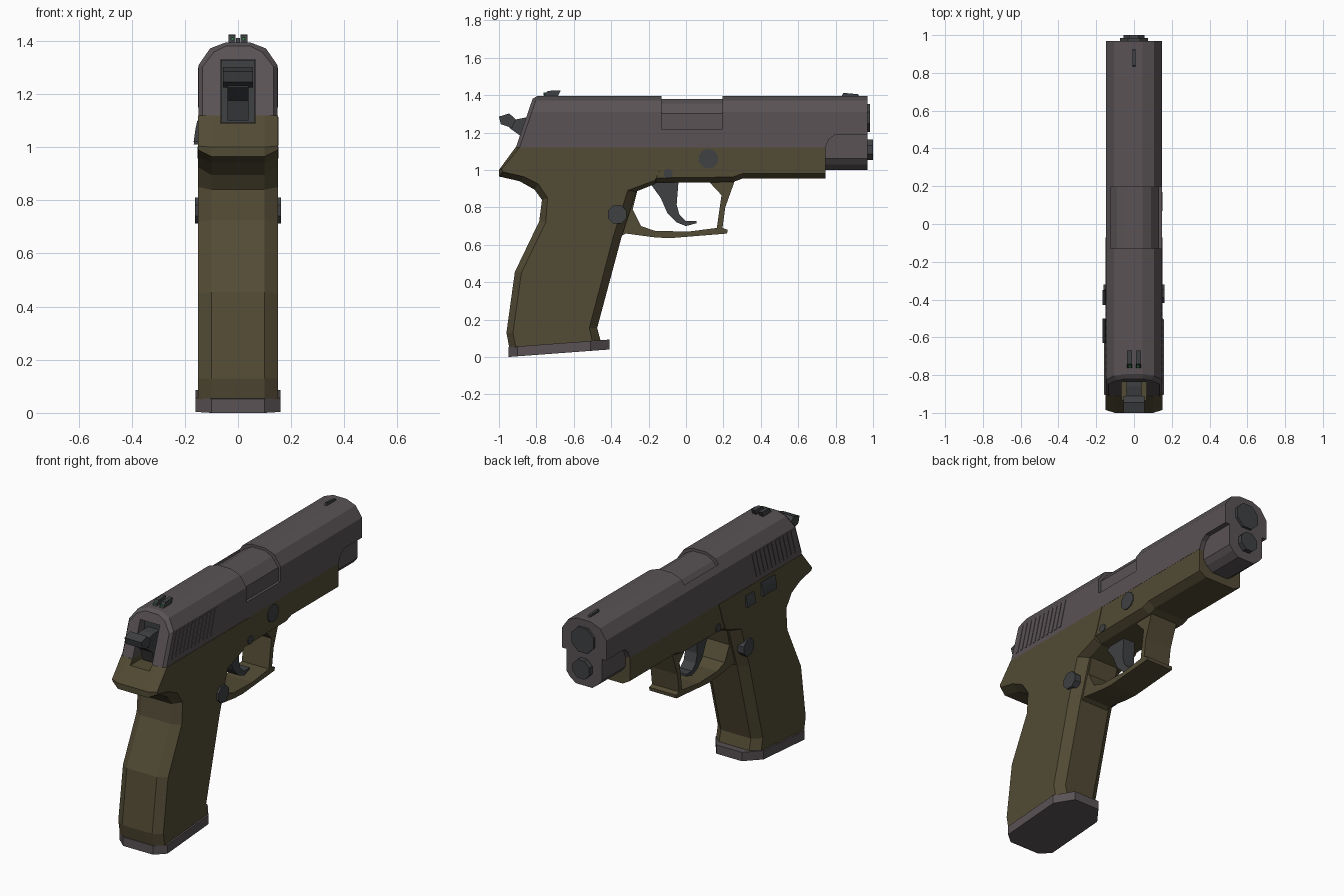
import bpy, bmesh, math

if "Cube" in bpy.data.objects:
    bpy.data.objects.remove(bpy.data.objects["Cube"])


def material(name, rgb):
    m = bpy.data.materials.new(name)
    m.diffuse_color = (*rgb, 1)
    m.use_nodes = True
    m.node_tree.nodes["Principled BSDF"].inputs["Base Color"].default_value = m.diffuse_color
    return m


STEEL = material("slide_grey", (0.1, 0.085, 0.09))
OLIVE = material("frame_olive", (0.085, 0.07, 0.035))
DARK = material("dark_metal", (0.05, 0.052, 0.056))
GREEN = material("sight_green", (0.05, 0.3, 0.1))


def loft(name, rings, mat):
    """Skin a list of equal-length closed rings and cap both ends."""
    bm = bmesh.new()
    rows = [[bm.verts.new(p) for p in r] for r in rings]
    n = len(rows[0])
    for a, b in zip(rows, rows[1:]):
        for i in range(n):
            j = (i + 1) % n
            bm.faces.new((a[i], a[j], b[j], b[i]))
    bm.faces.new(rows[0])
    bm.faces.new(rows[-1])
    bmesh.ops.recalc_face_normals(bm, faces=bm.faces)
    me = bpy.data.meshes.new(name)
    bm.to_mesh(me)
    bm.free()
    me.materials.append(mat)
    ob = bpy.data.objects.new(name, me)
    bpy.context.collection.objects.link(ob)
    return ob


def plate(name, yz, x0, x1, mat):
    """Side profile extruded across x."""
    return loft(name, [[(x, y, z) for y, z in yz] for x in (x0, x1)], mat)


def box(name, lo, hi, mat):
    return plate(name, [(lo[1], lo[2]), (hi[1], lo[2]), (hi[1], hi[2]), (lo[1], hi[2])], lo[0], hi[0], mat)


def mirrored(half):
    """Half section (x, z) listed top to bottom, closed by its mirror image."""
    return half + [(-x, z) for x, z in reversed(half)]


def along_y(name, sections, mat):
    return loft(name, [[(x, y, z) for x, z in mirrored(h)] for y, h in sections], mat)


def disc(name, axis, centre, r, a, b, n, mat):
    """Low-sided cylinder from a to b along x or y."""
    rings = []
    for d in (a, b):
        pts = [(centre[0] + r * math.cos((i + .5) * math.tau / n),
                centre[1] + r * math.sin((i + .5) * math.tau / n)) for i in range(n)]
        rings.append([(d, u, v) if axis == 'x' else (u, d, v) for u, v in pts])
    return loft(name, rings, mat)


def cut(target, cutter):
    m = target.modifiers.new("cut", 'BOOLEAN')
    m.operation = 'DIFFERENCE'
    m.solver = 'EXACT'
    m.object = cutter
    bpy.context.view_layer.objects.active = target
    bpy.ops.object.modifier_apply(modifier=m.name)


# Slide: faceted section, raked rear face, raised lower edge at the nose
def section(zb, d=0.0):
    return [(0.045, 1.395 - d), (0.105 - d, 1.372 - d), (0.148 - d, 1.31 - d / 2), (0.148 - d, zb)]


def raked(d, dy):
    return [(x, -0.815 + dy - (1.395 - z) * 0.345, z) for x, z in mirrored(section(1.12, d))]


rings = [raked(0.014, 0), raked(0, 0.02)]
for y, zb in ((0.745, 1.12), (0.765, 1.165), (0.8, 1.19), (0.97, 1.19)):
    rings.append([(x, y, z) for x, z in mirrored(section(zb))])
slide = loft("slide", rings, STEEL)
nose = [(0.118, 1.22), (0.118, 1.06), (0.095, 1.03), (0.055, 1.0)]
along_y("slide_nose", [(0.7, nose), (0.97, nose)], STEEL)

# Ejection port and the barrel hood inside it
port = box("port_cutter", (-0.125, -0.13, 1.22), (0.3, 0.195, 1.6), DARK)
cut(slide, port)
hood = section(1.15, 0.016)
along_y("barrel_hood", [(-0.15, hood), (0.215, hood)], STEEL)

# Muzzle and guide rod
disc("barrel_muzzle", 'y', (0, 1.278), 0.08, 0.9, 0.985, 8, DARK)
disc("guide_rod", 'y', (0, 1.108), 0.06, 0.9, 1.0, 8, DARK)

# Grip frame: outer outline and inset side outline (y, z, side y, side z)
grip = [(-0.912, 1.12, -0.89, 1.12), (-1.0, 1.0, -0.985, 1.005), (-1.0, 0.965, -0.98, 0.99),
        (-0.89, 0.94, -0.87, 0.965), (-0.81, 0.895, -0.79, 0.925), (-0.77, 0.84, -0.74, 0.85),
        (-0.785, 0.725, -0.75, 0.72), (-0.915, 0.455, -0.88, 0.45), (-0.96, 0.13, -0.925, 0.13),
        (-0.945, 0.05, -0.91, 0.05), (-0.455, 0.08, -0.5, 0.08), (-0.475, 0.155, -0.517, 0.155),
        (-0.345, 0.64, -0.39, 0.64), (-0.265, 0.885, -0.312, 0.89), (-0.165, 0.925, -0.165, 0.945),
        (-0.14, 1.0, -0.14, 1.0), (-0.1, 1.12, -0.1, 1.12)]
outer = [(g[0], g[1]) for g in grip]
inner = [(g[2], g[3]) for g in grip]
frame = loft("grip_frame", [[(x, y, z) for y, z in prof] for x, prof in
                            ((-0.15, inner), (-0.1, outer), (0.1, outer), (0.15, inner))], OLIVE)


# Forward frame under the slide
def rail(zb):
    return [(0.147, 1.12), (0.147, zb + 0.027), (0.1, zb)]


along_y("forward_frame", [(-0.2, rail(0.93)), (0.25, rail(0.935)), (0.3, rail(0.953)),
                          (0.745, rail(0.953))], OLIVE)

# Hammer slot cut through the rear of slide and frame
slot = box("slot_cutter", (-0.065, -1.2, 1.09), (0.065, -0.79, 1.33), DARK)
cut(slide, slot)
cut(frame, slot)
for helper in (port, slot):
    bpy.data.objects.remove(helper)
box("slot_lining", (-0.064, -0.8, 1.092), (0.064, -0.785, 1.328), DARK)

# Hammer with a wider spur
plate("hammer", [(-0.93, 1.29), (-0.91, 1.27), (-0.86, 1.28), (-0.79, 1.28), (-0.79, 1.1),
                 (-0.85, 1.1), (-0.875, 1.175), (-0.945, 1.225)], -0.04, 0.04, DARK)
plate("hammer_spur", [(-1.0, 1.285), (-0.945, 1.302), (-0.91, 1.27), (-0.93, 1.225),
                      (-0.99, 1.245)], -0.056, 0.056, DARK)

# Trigger guard and trigger
plate("trigger_guard", [(-0.36, 0.64), (-0.32, 0.66), (-0.17, 0.64), (-0.09, 0.635), (0.22, 0.66),
                        (0.222, 0.68), (0.195, 0.69), (0.21, 0.8), (0.26, 0.94), (0.12, 0.94),
                        (0.19, 0.865), (0.165, 0.69), (0.01, 0.67), (-0.17, 0.675), (-0.24, 0.7),
                        (-0.285, 0.79), (-0.26, 0.89), (-0.34, 0.89)], -0.09, 0.09, OLIVE)
plate("trigger", [(-0.2, 0.94), (-0.135, 0.85), (-0.1, 0.77), (-0.05, 0.72), (0.0, 0.7),
                  (0.055, 0.715), (0.055, 0.728), (0.0, 0.727), (-0.035, 0.76), (-0.05, 0.815),
                  (-0.04, 0.94)], -0.04, 0.04, DARK)

# Magazine base plate, tilted up toward the muzzle
plan = [(0.1, -0.95), (0.16, -0.9), (0.16, -0.51), (0.085, -0.41)]
loft("magazine_base", [[(x, y, z + 0.04 * (y + 0.95) / 0.54) for x, y in mirrored(plan)]
                       for z in (0, 0.053)], STEEL)

# Sights
for s in (-1, 1):
    a, b = sorted((s * 0.01, s * 0.036))
    plate("rear_sight", [(-0.77, 1.385), (-0.74, 1.423), (-0.67, 1.425), (-0.69, 1.385)], a, b, DARK)
    disc("rear_sight_dot", 'y', (s * 0.021, 1.408), 0.006, -0.762, -0.74, 6, GREEN)
plate("front_sight", [(0.83, 1.385), (0.84, 1.412), (0.92, 1.405), (0.93, 1.385)], -0.007, 0.007, DARK)

# Slide serrations on both sides
for s in (-1, 1):
    a, b = sorted((s * 0.14, s * 0.151))
    for i in range(11):
        y = -0.8 + i * 0.037
        plate("serration", [(y - 0.045, 1.15), (y - 0.028, 1.15), (y + 0.017, 1.3), (y, 1.3)], a, b, STEEL)

# Buttons and pins
for s in (-1, 1):
    disc("magazine_button", 'x', (-0.368, 0.762), 0.053, s * 0.12, s * 0.162, 8, DARK)
    disc("trigger_pin", 'x', (-0.095, 0.98), 0.025, s * 0.13, s * 0.152, 8, DARK)
disc("takedown_disc", 'x', (0.12, 1.06), 0.053, 0.13, 0.152, 10, DARK)

# Left side levers, leaning outward at the top
for name, y0, y1, z0, z1 in (("decocking_lever", -0.43, -0.35, 1.01, 1.075),
                             ("slide_release", -0.63, -0.5, 1.02, 1.1)):
    loft(name, [[(-0.14, y, z0), (-0.167, y, z0), (-0.16, y, z1 - 0.03), (-0.153, y, z1), (-0.14, y, z1)]
                for y in (y0, y1)], DARK)
